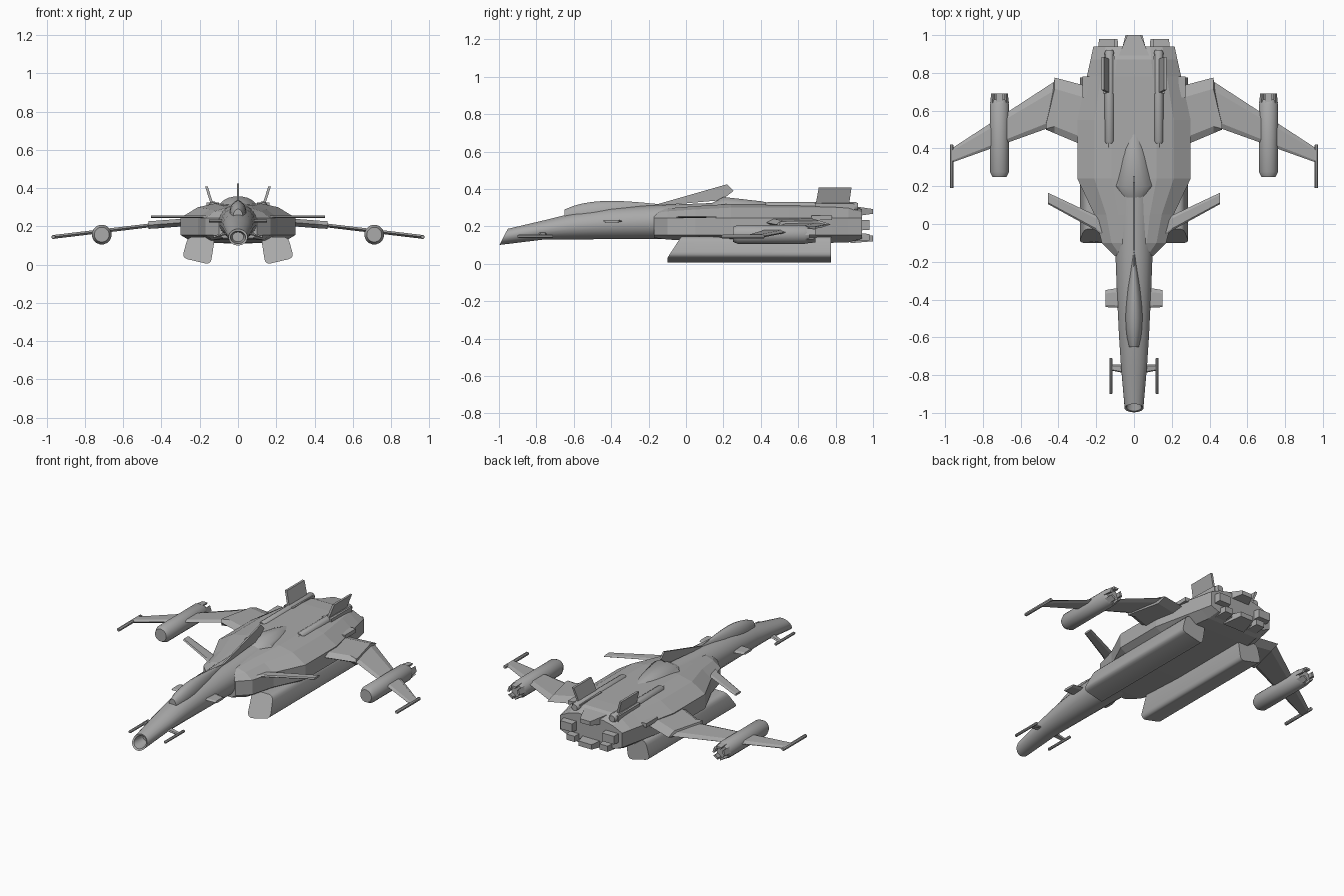
import bpy, bmesh, math
from mathutils import Vector

default_cube = bpy.data.objects.get("Cube")
if default_cube:
    bpy.data.objects.remove(default_cube)

grey = (.4, .4, .4, 1)
hull_grey = bpy.data.materials.new("hull_grey")
hull_grey.use_nodes = True
hull_grey.diffuse_color = grey
hull_grey.node_tree.nodes["Principled BSDF"].inputs["Base Color"].default_value = grey


def loft(name, rings, mirror=False, smooth=False):
    """Skin equal-length rings of points and cap both ends."""
    bm = bmesh.new()
    loops = [[bm.verts.new(point) for point in ring] for ring in rings]
    for near, far in zip(loops, loops[1:]):
        for i in range(len(near)):
            bm.faces.new((near[i - 1], near[i], far[i], far[i - 1]))
    bm.faces.new(loops[0])
    bm.faces.new(loops[-1])
    bmesh.ops.recalc_face_normals(bm, faces=bm.faces)
    mesh = bpy.data.meshes.new(name)
    bm.to_mesh(mesh)
    bm.free()
    mesh.materials.append(hull_grey)
    part = bpy.data.objects.new(name, mesh)
    bpy.context.collection.objects.link(part)
    if mirror:
        part.modifiers.new("mirror", 'MIRROR')
    if smooth:
        bpy.ops.object.select_all(action='DESELECT')
        part.select_set(True)
        bpy.context.view_layer.objects.active = part
        bpy.ops.object.shade_smooth_by_angle(angle=math.radians(40))
    return part


def oval(y, width, bottom, top, x=0, sides=20, lean=0):
    """Oval ring across y, with width as its half width; lean rakes the top backward."""
    middle, height = (top + bottom) / 2, (top - bottom) / 2
    angles = [math.tau * (k + .5) / sides for k in range(sides)]
    return [(x + width * math.cos(a), y + lean * math.sin(a), middle + height * math.sin(a))
            for a in angles]


def tube(name, x, z, front, rear, radius, sides=16):
    """Round bar along y with chamfered ends."""
    chamfer = radius / 2
    profile = ((front, radius - chamfer / 2), (front + chamfer, radius),
               (rear - chamfer, radius), (rear, radius - chamfer / 2))
    rings = [oval(y, r, z - r, z + r, x, sides) for y, r in profile]
    loft(name, rings, mirror=True, smooth=True)


def block(name, x, z, half_width, half_height, front, rear, taper, mirror=True):
    """Box along y whose rear end is scaled by taper."""
    square = ((-1, -1), (1, -1), (1, 1), (-1, 1))
    rings = [[(x + half_width * scale * i, y, z + half_height * scale * j) for i, j in square]
             for y, scale in ((front, 1), (rear, taper))]
    loft(name, rings, mirror)


def blade(name, thickness, stations):
    """Wing panel from (x, z, leading y, trailing y) stations."""
    half = thickness / 2
    rings = []
    for x, z, lead, trail in stations:
        chord = trail - lead
        fore, aft = lead + chord / 8, trail - chord / 5
        rings.append([(x, lead, z), (x, fore, z + half), (x, aft, z + half),
                      (x, trail, z), (x, aft, z - half), (x, fore, z - half)])
    loft(name, rings, mirror=True)


# Long nose with a hollow slanted intake
intake = [oval(-.9, .03, .12, .17),
          oval(-.97, .04, .11, .175, lean=.02),
          oval(-.975, .05, .1, .187, lean=.022)]
nose = [oval(y, width, .13, top) for y, width, top in (
    (-.75, .07, .235), (-.6, .08, .272), (-.4, .09, .3), (-.15, .1, .315), (.25, .1, .33))]
loft("nose_fuselage", intake + nose, smooth=True)

# Teardrop canopy and the hump behind it
canopy = []
for step in range(1, 12):
    along = step / 12
    swell = math.sin(math.pi * along ** .65)
    canopy.append(oval(-.7 + along * .6, .045 * swell, .2, .25 + .065 * along + .06 * swell))
loft("canopy", canopy, smooth=True)
loft("spine_hump", [oval(y, width, .2, top) for y, width, top in (
    (.13, .07, .32), (.2, .11, .358), (.4, .07, .335), (.53, .015, .31))], smooth=True)

# Faceted main hull: every section follows one outline, set by half width and depth
hull = []
for y, width, depth in ((-.17, .1, .7), (-.1, .17, .8), (.05, .21, .9), (.24, .3, 1),
                        (.55, .3, 1), (.78, .25, 1), (.87, .23, .97), (.94, .215, .75)):
    side = [(width * .4, .2 + .12 * depth), (width * .7, .2 + .1 * depth), (width, .245),
            (width, .155), (width * .76, .2 - .088 * depth)]
    hull.append([(x, y, z) for x, z in side] + [(-x, y, z) for x, z in reversed(side)])
loft("main_hull", hull)

# Stern blocks and exhausts
block("upper_tail_block", 0, .28, .085, .03, .88, 1, taper=.42, mirror=False)
block("lower_tail_block", 0, .135, .075, .025, .88, 1, taper=.6, mirror=False)
block("side_exhaust", .145, .207, .05, .032, .88, .98, taper=.8)
block("lower_exhaust", .115, .142, .035, .022, .9, .98, taper=.8)
block("hull_side_rail", .254, .247, .018, .012, .67, .78, taper=1)

# Dorsal blade, a side profile given a thin width
dorsal = ((-.2, .305), (.22, .425), (.255, .39), (.19, .34))
loft("dorsal_blade", [[(x, y, z) for y, z in dorsal] for x in (-.005, .005)])

# Wings in two panels, foreplanes and nose fins
blade("inner_wing", .04, ((.23, .225, .4, .725), (.42, .21, .48, .775), (.467, .207, .5, .53)))
blade("outer_wing", .02, ((.42, .21, .52, .755), (.965, .145, .325, .4)))
blade("foreplane", .012, ((.12, .25, -.1, 0), (.2, .25, -.035, .045), (.455, .25, .105, .165)))
blade("nose_fin", .014, ((.06, .228, -.445, -.335), (.152, .228, -.44, -.35)))
tube("wingtip_rod", .965, .145, .19, .42, radius=.011, sides=8)

# Engine pods with petal nozzles
pod = Vector((.712, 0, .157))
tube("engine_pod", pod.x, pod.z, .25, .66, radius=.052)
petals = 5
for petal in range(petals):
    angle = math.tau * (petal / petals + 1 / 4)
    rings = []
    for y, outer in ((.64, .05), (.692, .044)):
        inner = outer - .014
        corners = ((outer, -.4), (outer, .4), (inner, .4), (inner, -.4))
        rings.append([pod + Vector((r * math.cos(angle + turn), y, r * math.sin(angle + turn)))
                      for r, turn in corners])
    loft("nozzle_petal", rings, mirror=True)

# Nose probes on short struts
tube("nose_probe", .122, .147, -.9, -.71, radius=.009, sides=8)
blade("probe_strut", .012, ((.05, .165, -.79, -.745), (.122, .147, -.775, -.745)))

# Dorsal cannons with muzzles and rear housings
tube("cannon_barrel", .13, .305, .425, .92, radius=.026, sides=12)
tube("cannon_muzzle", .13, .305, .4, .45, radius=.014, sides=8)
block("cannon_housing", .132, .302, .032, .022, .69, .9, taper=.85)

# Canted tail fins
fin = []
for x, z, lead, trail in ((.13, .3, .69, .87), (.165, .408, .71, .885)):
    fin.append([(x + offset, y, z) for offset, y in (
        (-.007, lead), (.007, lead), (.007, trail), (-.007, trail))])
loft("tail_fin", fin, mirror=True)

# Tilted belly tanks with rounded corners and raked fronts
corners = [Vector(point) for point in ((.12, .145), (.143, 0), (.292, .035), (.262, .145))]
section = []
for before, corner, after in zip(corners[-1:] + corners, corners, corners[1:] + corners[:1]):
    start = corner + (before - corner).normalized() * .03
    end = corner + (after - corner).normalized() * .03
    for step in range(5):
        t = step / 4
        section.append(start.lerp(corner, t).lerp(corner.lerp(end, t), t))
front_face = [(x, max(-.1, z * .65 - .12), z) for x, z in section]
rear_face = [(x, .775, z) for x, z in section]
loft("belly_tank", [front_face, rear_face], mirror=True, smooth=True)
